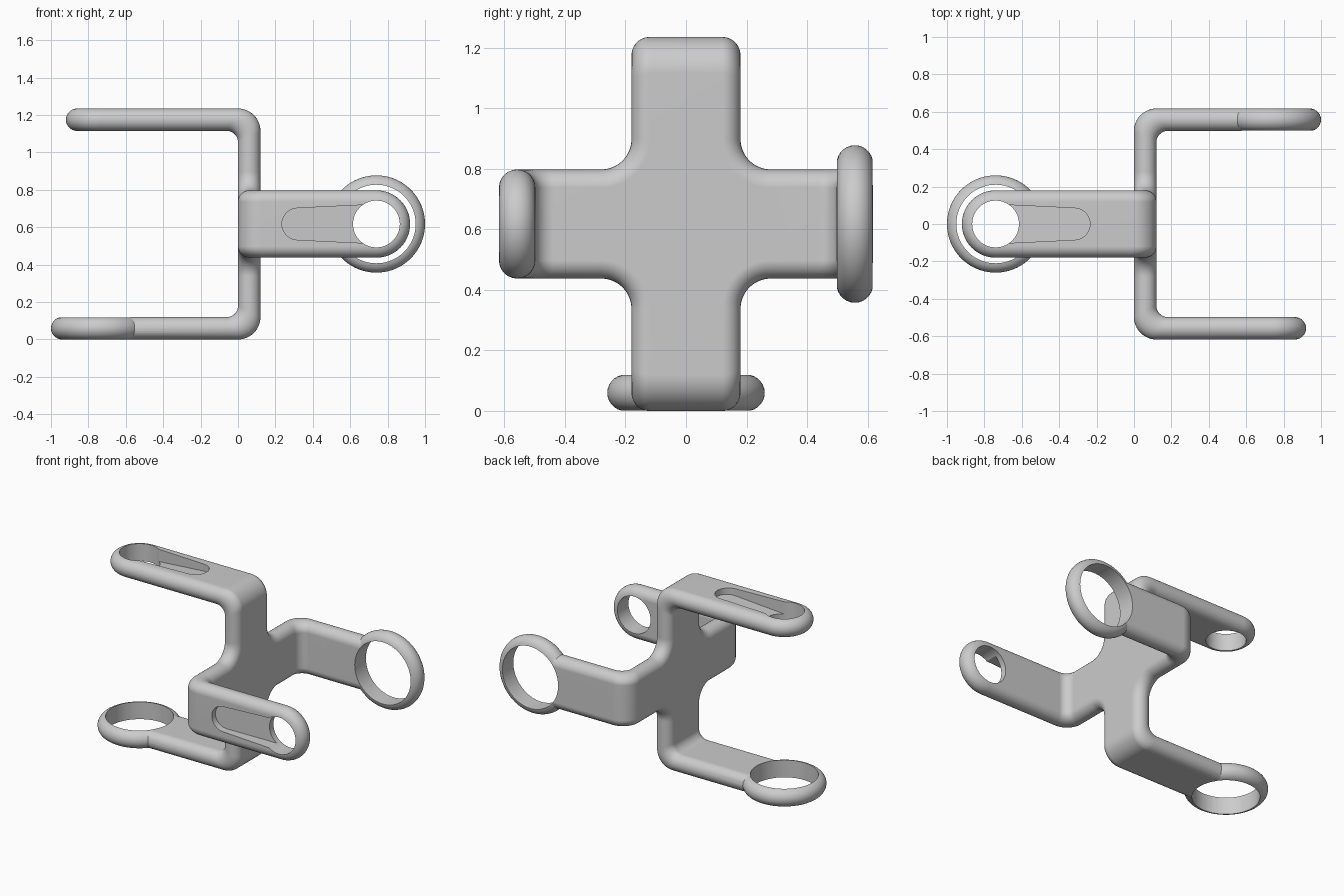
import bpy, bmesh
from math import sin, cos, pi, radians
from mathutils import Vector

cube = bpy.data.objects.get("Cube")
if cube:
    bpy.data.objects.remove(cube, do_unlink=True)

HALF = 0.06          # half the plate thickness, also the edge rounding
WIDTH = 0.18         # half the strap width
MID_Z = 0.6175       # height of the hub centre
ARM_P = MID_Z - HALF # distance of each arm from the hub axis
K = 14
EDGE = [-pi / 2 + pi * k / K for k in range(K + 1)]
SECTION = [(HALF * (1 - cos(t)), sin(t)) for t in EDGE]   # (inset, height)

metal = bpy.data.materials.new("light_grey")
metal.use_nodes = True
grey = (0.6, 0.6, 0.6, 1)
metal.diffuse_color = grey
metal.node_tree.nodes["Principled BSDF"].inputs["Base Color"].default_value = grey


def make_object(name, bm):
    bmesh.ops.remove_doubles(bm, verts=bm.verts, dist=0.0002)
    bmesh.ops.recalc_face_normals(bm, faces=bm.faces)
    mesh = bpy.data.meshes.new(name)
    bm.to_mesh(mesh)
    bm.free()
    mesh.materials.append(metal)
    obj = bpy.data.objects.new(name, mesh)
    bpy.context.collection.objects.link(obj)
    return obj


def skin(bm, loops, closed=True, caps=True, skip=None):
    """Join successive point loops with quads and close both ends."""
    rows = [[bm.verts.new(p) for p in loop] for loop in loops]
    n = len(rows[0])
    for a, b in zip(rows, rows[1:]):
        for i in range(n if closed else n - 1):
            if skip and skip(i):
                continue
            j = (i + 1) % n
            bm.faces.new((a[i], a[j], b[j], b[i]))
    if caps:
        bm.faces.new(rows[0])
        bm.faces.new(rows[-1])


class Arm:
    """Arm frame: p outward from hub, q along the arm, lat across it."""
    def __init__(self, angle, side):
        self.c, self.s = round(cos(radians(angle))), round(sin(radians(angle)))
        self.side = side
        self.reach = 0.74 - side * HALF

    def at(self, p, q, lat):
        return Vector((HALF + self.side * q,
                       p * self.c - lat * self.s,
                       MID_Z + p * self.s + lat * self.c))

    def strap(self, bm):
        # outer and inner profile of the bent strap
        outer, inner = [(0.28, -HALF)], [(0.28, HALF)]
        for k in range(13):
            t = pi / 2 * k / 12
            outer.append((ARM_P - HALF + 0.12 * sin(t), HALF - 0.12 * cos(t)))
            inner.append((ARM_P - 0.12 + 0.06 * sin(t), 0.12 - 0.06 * cos(t)))
        outer.append((ARM_P + HALF, self.reach))
        inner.append((ARM_P - HALF, self.reach))
        loops = []
        for o, i in zip(outer, inner):
            o, i = Vector(o), Vector(i)
            right = [(*((o + i) / 2 + (o - i) / 2 * h), WIDTH - d) for d, h in SECTION]
            left = [(p, q, -w) for p, q, w in reversed(right)]
            loops.append([self.at(*v) for v in right + left])
        skin(bm, loops, caps=False)
        # half-round tip
        tip = [self.round_loop(WIDTH - d, ARM_P + HALF * h, 32, pi) for d, h in SECTION]
        skin(bm, tip, closed=False)

    def round_loop(self, r, p, n, sweep):
        count = n if sweep > 4 else n + 1
        return [self.at(p, self.reach + r * sin(sweep * i / n), r * cos(sweep * i / n))
                for i in range(count)]

    def ring_blank(self, radius):
        bm = bmesh.new()
        skin(bm, [self.round_loop(radius - d, ARM_P + HALF * h, 80, 2 * pi)
                  for d, h in SECTION])
        return make_object("ring_blank", bm)

    def hole(self, radius):
        bm = bmesh.new()
        skin(bm, [self.round_loop(radius, p, 80, 2 * pi) for p in (0.4, 0.75)])
        return make_object("hole_cutter", bm)

    def ramp(self):
        # tapered guide slot, deepening toward the hole
        start, r = self.reach - 0.42, 0.085
        outline = [(start - r * sin(pi * i / 16), r * cos(pi * i / 16)) for i in range(17)]
        outline += [(self.reach, -0.105), (self.reach, 0.105)]
        top = ARM_P + HALF
        floor = [self.at(top - 0.04 - 0.1 * (q - start + r), q, w) for q, w in outline]
        bm = bmesh.new()
        skin(bm, [floor, [self.at(0.75, q, w) for q, w in outline]])
        return make_object("slot_cutter", bm)


def combine(target, tool, operation):
    tool.hide_render = True
    mod = target.modifiers.new(operation.lower(), 'BOOLEAN')
    mod.operation, mod.solver, mod.object = operation, 'EXACT', tool
    bpy.context.view_layer.objects.active = target
    bpy.ops.object.modifier_apply(modifier=mod.name)
    bpy.data.objects.remove(tool, do_unlink=True)


top, bottom = Arm(90, -1), Arm(270, -1)
front, back = Arm(180, 1), Arm(0, 1)

# cross-shaped hub with filleted inner corners
N = 12
hub_loops = []
for inset, h in SECTION:
    loop, r = [], 0.1 + inset
    for quad in range(4):
        turn = quad * pi / 2
        for i in range(N + 1):
            t = -pi / 2 - pi / 2 * i / N
            y, z = 0.28 + r * cos(t), 0.28 + r * sin(t)
            loop.append((HALF + HALF * h,
                         y * cos(turn) - z * sin(turn),
                         MID_Z + y * sin(turn) + z * cos(turn)))
    hub_loops.append(loop)
bm = bmesh.new()
skin(bm, hub_loops, skip=lambda i: i % (N + 1) == N)
for arm in (top, bottom, front, back):
    arm.strap(bm)
yoke = make_object("double_fork_yoke", bm)

# large open rings on one arm of each fork
for arm in (bottom, back):
    combine(yoke, arm.ring_blank(0.26), 'UNION')
    combine(yoke, arm.hole(0.21), 'DIFFERENCE')

# small pin holes with guide slots on the other arms
for arm in (top, front):
    combine(yoke, arm.hole(0.125), 'DIFFERENCE')
    combine(yoke, arm.ramp(), 'DIFFERENCE')

bpy.ops.object.select_all(action='DESELECT')
yoke.select_set(True)
bpy.context.view_layer.objects.active = yoke
bpy.ops.object.shade_smooth_by_angle(angle=radians(30))
weighted = yoke.modifiers.new("weighted_normals", 'WEIGHTED_NORMAL')
weighted.keep_sharp = True
